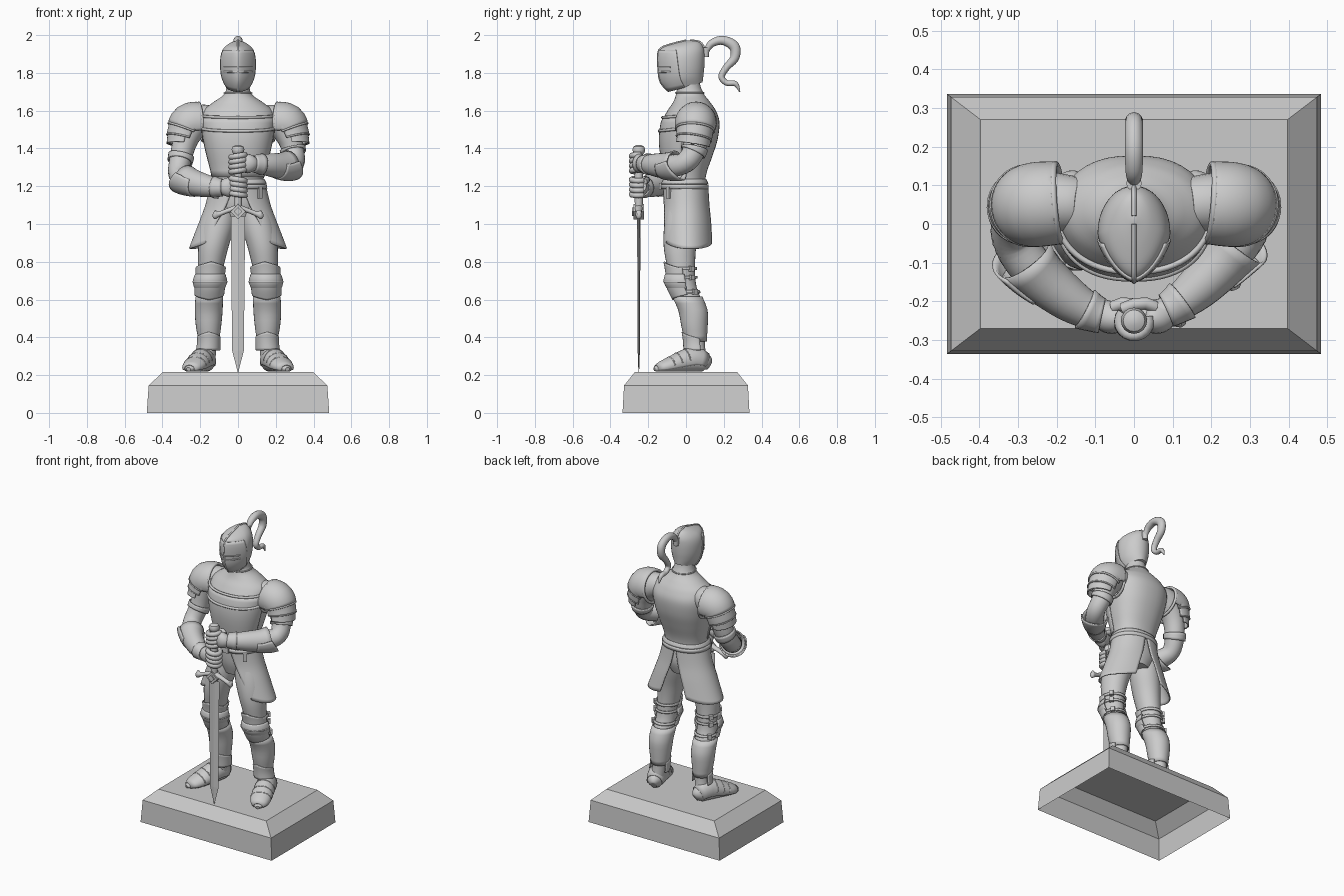
import bpy, bmesh, math
from mathutils import Vector
R = math.radians
AX, AY, AZ = Vector((1, 0, 0)), Vector((0, 1, 0)), Vector((0, 0, 1))


def mesh_obj(name, verts, faces, smooth=True, thick=0):
    bm = bmesh.new()
    vs = [bm.verts.new(v) for v in verts]
    for f in faces:
        bm.faces.new([vs[i] for i in f])
    bmesh.ops.remove_doubles(bm, verts=bm.verts, dist=0.0002)
    bmesh.ops.recalc_face_normals(bm, faces=bm.faces)
    me = bpy.data.meshes.new(name)
    bm.to_mesh(me)
    bm.free()
    if smooth:
        me.shade_smooth()
        me.set_sharp_from_angle(angle=R(40))
    ob = bpy.data.objects.new(name, me)
    bpy.context.collection.objects.link(ob)
    if thick:
        m = ob.modifiers.new("thickness", 'SOLIDIFY')
        m.thickness, m.offset = thick, 0
    return ob


class Form:
    """Smooth swept body. Rings are (x, y, z, r1, r2, front exponent, tilt); ref None = level rings."""
    def __init__(self, rings, ref=None, s=1, floor=-1):
        self.r = [tuple(r) + (2.0, 0.0)[len(r) - 5:] for r in rings]
        self.ref, self.s, self.floor = ref, s, floor

    def at(self, u):
        n = len(self.r) - 1
        u = max(0, min(n, u))
        i = min(int(u), n - 1)
        t = u - i
        q = [self.r[max(0, min(n, i + k))] for k in (-1, 0, 1, 2)]
        return [0.5 * (2 * b + (c - a) * t + (2 * a - 5 * b + 4 * c - d) * t * t
                       + (3 * b - a - 3 * c + d) * t ** 3) for a, b, c, d in zip(*q)]

    def point(self, u, a, off=0.0):
        v = self.at(u)
        c, e1, e2 = Vector(v[:3]), AX, AY
        if self.ref:
            T = Vector(self.at(u + .05)[:3]) - Vector(self.at(u - .05)[:3])
            e1 = T.cross(self.ref).normalized()
            e2 = e1.cross(T).normalized()
        ca, sa = math.cos(R(a)), math.sin(R(a))
        p = v[5] if sa < 0 else max(2, v[5])
        f = lambda k: math.copysign(abs(k) ** (2 / p), k) if abs(k) > 1e-9 else 0
        w = c + e1 * (max(v[3], 0) + off) * f(ca) + e2 * (max(v[4], 0) + off) * f(sa)
        w.z = max(w.z + v[6] * f(sa), self.floor)
        w.x *= self.s
        return w

    def skin(self, name, n=28, k=5):
        m = (len(self.r) - 1) * k
        vs = [self.point(j / k, 360 * i / n) for j in range(m + 1) for i in range(n)]
        fs = [(j * n + i, j * n + (i + 1) % n, (j + 1) * n + (i + 1) % n, (j + 1) * n + i)
              for j in range(m) for i in range(n)]
        fs += [tuple(range(n)), tuple(range(m * n, m * n + n))]
        return mesh_obj(name, vs, fs)

    def plate(self, name, u0, u1, a0=-180, a1=180, off=.008, thick=.008, n=28, m=8):
        g = lambda x, t: x(t) if callable(x) else x
        vs = []
        for j in range(m + 1):
            for i in range(n + 1):
                s, t = i / n, j / m
                vs.append(self.point(g(u0, s) * (1 - t) + g(u1, s) * t,
                                     g(a0, t) * (1 - s) + g(a1, t) * s, g(off, t)))
        w = n + 1
        fs = [(j * w + i, j * w + i + 1, j * w + w + i + 1, j * w + w + i)
              for j in range(m) for i in range(n)]
        return mesh_obj(name, vs, fs, thick=thick)

    def rim(self, name, p0, p1, off=.008, r=.006, bow=0, n=28):
        pts = []
        for i in range(n + 1):
            t = i / n
            pts.append(self.point(p0[0] + (p1[0] - p0[0]) * t + bow * math.sin(math.pi * t),
                                  p0[1] + (p1[1] - p0[1]) * t, off))
        return wire(name, pts, r)


def wire(name, pts, r):
    cu = bpy.data.curves.new(name, 'CURVE')
    cu.dimensions, cu.bevel_depth, cu.bevel_resolution, cu.use_fill_caps = '3D', r, 2, True
    sp = cu.splines.new('POLY')
    sp.points.add(len(pts) - 1)
    for q, p in zip(sp.points, pts):
        q.co = (*p, 1)
    ob = bpy.data.objects.new(name, cu)
    bpy.context.collection.objects.link(ob)


def stack(name, rings, n, rot=0, c=(0, 0), smooth=False, bottom=True):
    vs = [(c[0] + rx * math.cos(R(rot) + math.tau * i / n), c[1] + ry * math.sin(R(rot) + math.tau * i / n), z)
          for z, rx, ry in rings for i in range(n)]
    m = len(rings) - 1
    fs = [(j * n + i, j * n + (i + 1) % n, j * n + n + (i + 1) % n, j * n + n + i)
          for j in range(m) for i in range(n)] + [tuple(range(m * n, m * n + n))]
    if bottom:
        fs.append(tuple(range(n)))
    return mesh_obj(name, vs, fs, smooth)


def box(name, loc, size, rot=(0, 0, 0)):
    bpy.ops.mesh.primitive_cube_add(size=1, location=loc, rotation=rot)
    ob = bpy.context.object
    ob.name, ob.scale = name, size
    b = ob.modifiers.new("bevel", 'BEVEL')
    b.width = .003


peak = lambda lo, d: (lambda s: lo - d * (1 - abs(2 * s - 1)))  # pointed plate edge

# plinth, open underneath
q = math.sqrt(2)
stack("plinth", [(0, .483 * q, .336 * q), (.145, .473 * q, .328 * q), (.217, .397 * q, .27 * q)], 4, 45, bottom=False)

# torso, bands and belt
torso = Form([(0, 0, 1.02, .09, .085), (0, 0, 1.10, .145, .108), (0, -.007, 1.20, .135, .108, 2.2),
              (0, -.003, 1.27, .14, .112, 2.3), (0, .005, 1.36, .163, .135, 2.3), (0, .015, 1.45, .183, .153, 2.3),
              (0, .025, 1.54, .193, .152, 2.3), (0, .03, 1.60, .185, .128), (0, .03, 1.645, .13, .098),
              (0, .022, 1.685, .075, .075), (0, .015, 1.73, .06, .062), (0, .01, 1.78, .058, .06)])
torso.skin("torso", 40)
torso.plate("breastplate", 2.7, 6.4, -170, -10, .003, .006)
for u, nm in ((6.5, "upper_chest_band"), (5.6, "lower_chest_band")):
    torso.rim(nm, (u, -172), (u, -8), .006, .008, bow=-.15)
torso.rim("collar_rim", (9.2, -180), (9.2, 180), .003, .004)
torso.plate("belt", 1.85, 2.12, off=.013, thick=.012, n=40, m=2)
torso.plate("waist_flare", 2.15, 2.5, off=lambda t: .014 - .012 * t, n=40, m=3)
box("buckle", (0, -.135, 1.2), (.05, .015, .035))

# helmet with visor, ridge, eye slit and crest
helm = Form([(0, 0, 1.725, .058, .088, 1.7, .025), (0, -.02, 1.77, .082, .112, 1.5, .015),
             (0, -.023, 1.83, .093, .12, 1.5, 0), (0, -.023, 1.89, .092, .122, 1.5, -.003),
             (0, -.018, 1.93, .076, .112, 1.6, 0), (0, 0, 1.958, .042, .07, 1.8, .005), (0, .012, 1.972, .003, .004)])
helm.skin("helmet", 40)
helm.plate("visor", .02, 3.7, lambda t: -175 + 15 * t, lambda t: -5 - 15 * t, .003, .005)
helm.rim("front_ridge", (.1, -90), (5.9, -90), .003, .006)
helm.rim("back_ridge", (5.9, 90), (3, 90), .002, .006)
for u in (1.65, 2.0):
    helm.rim("eye_slit_lip", (u, -145), (u, -35), .004, .005)
stack("plume_socket", [(1.885, .016, .016), (1.935, .02, .02)], 12, c=(0, .105), smooth=True)
path = [(.105, 1.91, .013), (.135, 1.955, .02), (.195, 1.972, .024), (.255, 1.94, .028), (.258, 1.88, .024),
        (.215, 1.83, .019), (.188, 1.78, .017), (.215, 1.747, .015), (.262, 1.742, .014), (.285, 1.70, .003)]
Form([(0, y, z, r, min(.024, r * 1.1)) for y, z, r in path], AX).skin("plume", 14)

ARM = {1: [(.14, .05, 1.56, .07, .07), (.22, .055, 1.54, .082, .078), (.27, .05, 1.46, .066, .068),
           (.292, .04, 1.385, .058, .06), (.297, -.005, 1.325, .055, .057), (.25, -.075, 1.308, .059, .056),
           (.17, -.16, 1.312, .052, .049), (.10, -.215, 1.318, .037, .036), (.05, -.235, 1.32, .04, .038),
           (.01, -.24, 1.32, .03, .03)],
       -1: [(.14, .05, 1.56, .07, .07), (.22, .055, 1.54, .082, .078), (.275, .045, 1.45, .066, .068),
            (.305, .02, 1.34, .058, .06), (.313, -.035, 1.262, .055, .057), (.262, -.115, 1.228, .059, .056),
            (.175, -.19, 1.203, .052, .049), (.10, -.232, 1.193, .037, .036), (.05, -.24, 1.195, .04, .038),
            (.01, -.24, 1.2, .03, .03)]}

for s in (1, -1):
    side = "right" if s > 0 else "left"

    # arm, vambrace and elbow guard
    arm = Form(ARM[s], AY, s)
    arm.skin(side + "_arm", 24)
    arm.plate(side + "_vambrace", 4.75, 6.9, off=lambda t: .005 + .012 * (1 - t) ** 4, n=24)
    arm.plate(side + "_elbow_guard", lambda k: 4.75 - .35 * math.sin(math.pi * k), 5.5, -100, 100,
              lambda t: .025 - .014 * t, n=20)
    arm.plate(side + "_glove_cuff", 6.6, 7.3, off=lambda t: .012 - .006 * t, n=24, m=4)
    arm.plate(side + "_upper_arm_band", 2.75, 3.1, off=.006, n=24, m=3)

    # layered shoulder guard
    sh = Form([(.195, .055, 1.54, .10, .10), (.255, .05, 1.53, .10, .10), (.282, .045, 1.475, .086, .088),
               (.297, .035, 1.41, .072, .076)], AY, s)
    sh.plate(side + "_shoulder_cap", 0, 1.6, -115, 115, lambda t: .002 + .004 * t, .01)
    sh.plate(side + "_shoulder_lame", 1.3, 2.3, -110, 110, lambda t: -.002 + .009 * t, .008)
    sh.plate(side + "_shoulder_tip", 2.1, peak(2.75, -.3), -95, 95, lambda t: .0 + .008 * t, .008)
    sh.rim(side + "_shoulder_rim", (.03, -180), (.03, 180), .0, .009)
    sh.rim(side + "_cap_edge", (1.6, -115), (1.6, 115), .008, .006)
    sh.rim(side + "_lame_edge", (2.3, -110), (2.3, 110), .009, .005)

    # gripping fingers and thumb
    zc, cy = ARM[s][8][2], -.252
    for i in range(4):
        z = zc - .038 + .026 * i
        wire(side + "_finger", [(s * .037 * math.cos(R(b)), cy + .036 * math.sin(R(b)), z + .006 * math.cos(R(b)))
                                for b in range(20, -221, -20)], .0155)
    wire(side + "_thumb", [(s * .055, -.215, zc + .03), (s * .03, -.205, zc + .04),
                           (0, -.208, zc + .038), (-s * .03, -.22, zc + .03)], .016)
    Form([(.09, -.225, zc, .033, .035), (.065, -.24, zc, .048, .042), (.04, -.248, zc, .05, .036),
          (.025, -.25, zc, .03, .02)], AY, s).skin(side + "_palm", 20)

    # hip skirt panel
    skirt = Form([(0, -.004, 1.205, .14, .114), (0, 0, 1.10, .165, .118), (0, 0, 1.0, .202, .132),
                  (0, .003, .87, .252, .142)], None, s)
    skirt.plate(side + "_skirt", 0, lambda k: 2.55 + .5 * math.sin(math.pi * min(1, .12 + .75 * k)) ** .8 - .12 * abs(k - .5),
                lambda t: -82 + 36 * t, lambda t: 89 - 22 * t, .004, .008, m=14)
    box(side + "_belt_tab", (s * .115, -.092, 1.165), (.022, .016, .06), (0, 0, s * R(40)))

    # leg and its armour
    leg = Form([(.078, 0, 1.12, .075, .095), (.104, -.02, 1.0, .09, .095), (.13, -.032, .88, .08, .086),
                (.145, -.025, .76, .066, .073), (.15, -.012, .66, .062, .07), (.155, .035, .55, .064, .068),
                (.156, .045, .46, .057, .06), (.155, .052, .37, .044, .048), (.165, .06, .27, .044, .05)], None, s)
    leg.skin(side + "_leg", 28)
    leg.plate(side + "_thigh_plate", peak(2.95, .3), 3.4, -185, 5, .01)
    leg.plate(side + "_knee_cap", 3.25, 4.05, -190, 10, lambda t: .012 + .012 * math.sin(math.pi * t), .008)
    leg.plate(side + "_knee_lower", 3.9, peak(4.3, -.25), -185, 5, lambda t: .016 - .004 * t, .008)
    leg.rim(side + "_knee_edge", (3.65, -190), (3.65, 10), .026, .005)
    for u in (2.9, 3.35, 4.1):
        leg.plate(side + "_knee_strap", u, u + .14, -10, 190, .007, .008, m=2)
        box(side + "_strap_buckle", leg.point(u + .07, 40, .012), (.026, .02, .028), (0, 0, s * R(-50)))
    leg.plate(side + "_greave", 4.4, 6.9, -180, 180, .006)
    leg.plate(side + "_ankle_guard", peak(6.75, .4), 7.35, -200, 20, lambda t: .012 + .006 * t, .007)

    # pointed shoe with plate lames
    foot = Form([(.153, .122, .25, .018, .025), (.162, .10, .265, .044, .05), (.18, .045, .28, .054, .065),
                 (.203, -.02, .268, .058, .056), (.226, -.08, .252, .059, .041), (.247, -.13, .24, .047, .028),
                 (.262, -.168, .231, .012, .01)], AZ, s, floor=.218)
    foot.skin(side + "_foot", 24)
    foot.plate(side + "_sole_rim", 1, 5.6, -22, 202, .003, .004)
    for u in (2.6, 3.3, 4.0):
        foot.rim(side + "_foot_lame", (u, 0), (u, 180), .003, .004)

    # sword cross guard arm
    Form([(0, -.25, 1.085, .02, .024), (.05, -.25, 1.072, .013, .017), (.10, -.25, 1.053, .014, .015),
          (.122, -.25, 1.05, .025, .017), (.134, -.25, 1.052, .006, .008)], AY, s).skin(side + "_guard_arm", 12)

# sword
C = (0, -.25)
stack("blade", [(.217, .002, .002), (.33, .031, .006), (1.04, .038, .009)], 4, c=C)
stack("blade_fuller", [(.45, .004, .007), (1.04, .011, .012)], 4, 45, c=C)
stack("grip", [(1.07, .02, .02), (1.2, .024, .024), (1.37, .017, .017)], 16, c=C, smooth=True)
stack("pommel", [(1.365, .02, .02), (1.378, .03, .03), (1.395, .034, .034), (1.41, .028, .028), (1.418, .012, .012)],
      16, c=C, smooth=True)
box("guard_block", (0, -.25, 1.065), (.058, .056, .058), (0, R(45), 0))
box("guard_jewel", (0, -.28, 1.065), (.032, .012, .032), (0, R(45), 0))
